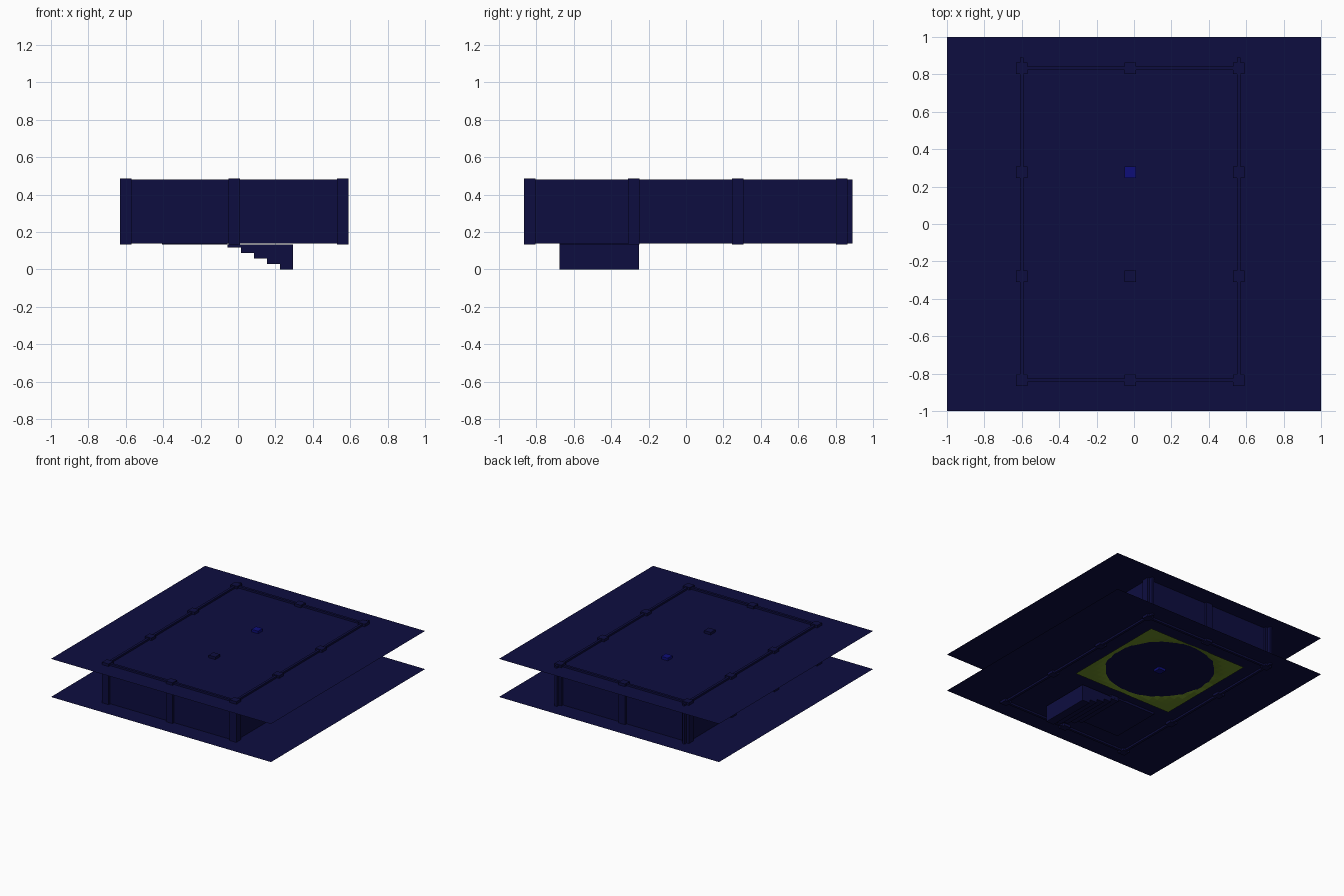
import bpy, bmesh, math, random

if "Cube" in bpy.data.objects:
    bpy.data.objects.remove(bpy.data.objects["Cube"])

random.seed(4)


def material(name, rgb):
    m = bpy.data.materials.new(name)
    m.diffuse_color = (*rgb, 1)
    m.use_nodes = True
    m.node_tree.nodes["Principled BSDF"].inputs["Base Color"].default_value = m.diffuse_color
    return m


NAVY = material("navy", (0.004, 0.004, 0.051))
BLUE = material("blue", (0.004, 0.004, 0.19))
OLIVE = material("olive", (0.15, 0.26, 0.02))


def finish(name, bm, mat):
    me = bpy.data.meshes.new(name)
    bm.to_mesh(me)
    bm.free()
    me.materials.append(mat)
    ob = bpy.data.objects.new(name, me)
    bpy.context.collection.objects.link(ob)
    return ob


def box(name, x, y, z, mat=NAVY):
    """Box from (min, max) ranges on each axis."""
    bm = bmesh.new()
    bmesh.ops.create_cube(bm, size=1)
    for v in bm.verts:
        v.co = [r[0] + (c + 0.5) * (r[1] - r[0]) for r, c in zip((x, y, z), v.co)]
    return finish(name, bm, mat)


def sheet(name, z):
    bm = bmesh.new()
    bmesh.ops.create_grid(bm, x_segments=1, y_segments=1, size=1)
    for v in bm.verts:
        v.co.z = z
    return finish(name, bm, NAVY)


# Floor and ceiling sheets
sheet("floor", 0.152)
sheet("ceiling", 0.465)

# Grid of square pillars, one of them brighter
PX = (-0.60, -0.02, 0.56)
PY = (-0.835, -0.279, 0.277, 0.833)
P = 0.03
for i, px in enumerate(PX):
    for j, py in enumerate(PY):
        mat = BLUE if (i, j) == (1, 2) else NAVY
        box(f"pillar_{i}_{j}", (px - P, px + P), (py - P, py + P), (0.132, 0.486), mat)

# Perimeter walls
T = 0.01
WZ = (0.137, 0.48)
for name, y in (("front_wall", PY[0]), ("back_wall", PY[-1])):
    box(name, (-0.625, 0.588), (y - T, y + T), WZ)
for name, x in (("left_wall", PX[0]), ("right_wall", PX[-1])):
    box(name, (x - T, x + T), (-0.865, 0.89), WZ)

# Stair crossing the floor: each block spans from the base level to its tread
BASE, RUN, RISE = 0.134, 0.07, 0.0295
for i in range(10):
    x1 = 0.295 - i * RUN
    tread = i * RISE
    box(f"stair_step_{i}", (x1 - RUN, x1), (-0.675, -0.25),
        (min(tread, BASE), max(tread, BASE)))

# Courtyard lawn: low mound rising through the floor around the bright pillar
bm = bmesh.new()
bmesh.ops.create_grid(bm, x_segments=20, y_segments=20, size=1)
for v in bm.verts:
    x, y = v.co.x * 0.455, v.co.y * 0.443
    r = math.hypot(x, y)
    rise = 0.03 * max(0, min(1, (0.455 - r) / 0.12))
    jitter = random.uniform(-0.002, 0.002) if rise else 0
    v.co = (x - 0.02, y + 0.278, 0.141 + rise + jitter)
finish("courtyard_lawn", bm, OLIVE)
